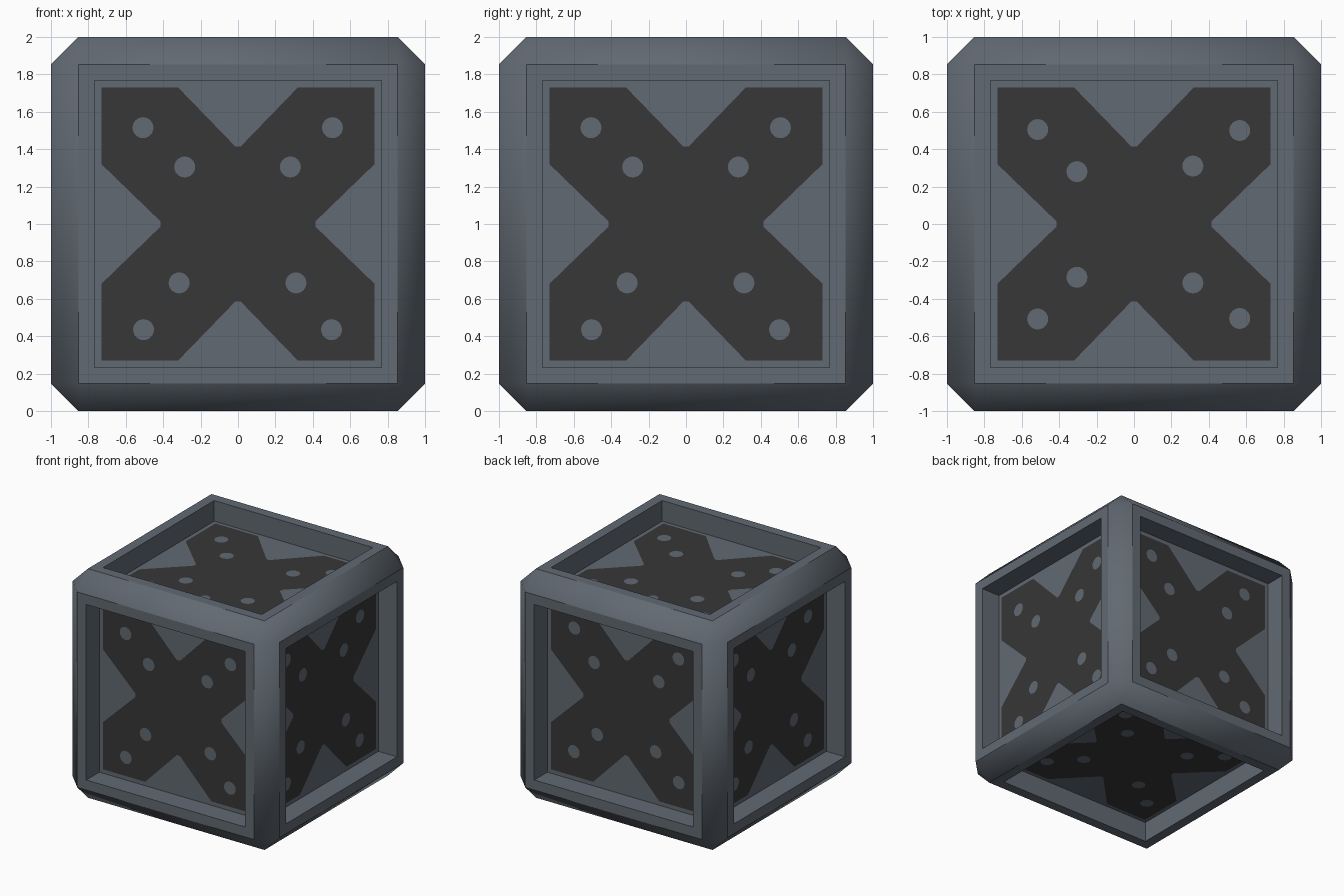
import bpy, bmesh, math
from mathutils import Vector, Matrix

if "Cube" in bpy.data.objects:
    bpy.data.objects.remove(bpy.data.objects["Cube"])

HALF, CHAMFER, RIM, DEPTH = 1.0, 0.147, 0.123, 0.18
PANEL = HALF - CHAMFER - RIM


def material(name, rgb):
    m = bpy.data.materials.new(name)
    m.diffuse_color = (*rgb, 1)
    m.use_nodes = True
    m.node_tree.nodes["Principled BSDF"].inputs["Base Color"].default_value = m.diffuse_color
    return m


slate = material("slate grey", (0.12, 0.142, 0.168))
dark = material("charcoal", (0.038, 0.038, 0.038))


def make_object(name, bm, mat):
    mesh = bpy.data.meshes.new(name)
    bm.to_mesh(mesh)
    bm.free()
    mesh.materials.append(mat)
    ob = bpy.data.objects.new(name, mesh)
    bpy.context.collection.objects.link(ob)
    return ob


# Chamfered crate with a recessed panel on every side
bm = bmesh.new()
bmesh.ops.create_cube(bm, size=2 * HALF)
bmesh.ops.bevel(bm, geom=bm.edges[:], offset=CHAMFER, offset_type='OFFSET',
                segments=1, affect='EDGES')
bm.normal_update()
sides = [f for f in bm.faces if max(abs(c) for c in f.normal) > 0.99]
bmesh.ops.inset_individual(bm, faces=sides, thickness=RIM)
bmesh.ops.inset_individual(bm, faces=sides, thickness=0, depth=-DEPTH)
bmesh.ops.translate(bm, verts=bm.verts[:], vec=(0, 0, HALF))
crate = make_object("crate_frame", bm, slate)
bpy.context.view_layer.objects.active = crate
crate.select_set(True)
bpy.ops.object.shade_smooth_by_angle(angle=math.radians(40))
crate.select_set(False)

# Cross brace outline: one quarter turned four times
quarter = [(PANEL, PANEL), (0.32, PANEL), (0.015, 0.415), (-0.015, 0.415), (-0.32, PANEL)]
cross = [Matrix.Rotation(k * math.pi / 2, 2) @ Vector(p) for k in range(4) for p in quarter]

# Bolt positions on the brace
bolts = [(-0.508, 0.515), (0.505, 0.515), (-0.285, 0.305), (0.28, 0.305),
         (-0.315, -0.315), (0.31, -0.315), (-0.505, -0.565), (0.5, -0.565)]


def plate(name, outlines, right, up, lift, mat):
    """Flat plate(s) lying just above a recessed panel."""
    right, up = Vector(right), Vector(up)
    normal = right.cross(up)
    base = normal * (HALF - DEPTH + lift) + Vector((0, 0, HALF))
    bm = bmesh.new()
    for outline in outlines:
        bm.faces.new([bm.verts.new(base + right * p[0] + up * p[1]) for p in outline])
    make_object(name, bm, mat)


def disc(cx, cy, r=0.056, n=24):
    return [(cx + r * math.cos(2 * math.pi * i / n), cy + r * math.sin(2 * math.pi * i / n))
            for i in range(n)]


# Brace and bolts on each side: name, pattern right, pattern up
for side, right, up in [
    ("front", (1, 0, 0), (0, 0, 1)),
    ("right", (0, 1, 0), (0, 0, 1)),
    ("back", (1, 0, 0), (0, 0, -1)),
    ("left", (0, -1, 0), (0, 0, 1)),
    ("top", (0, 1, 0), (-1, 0, 0)),
    ("bottom", (0, 1, 0), (1, 0, 0)),
]:
    plate(side + "_cross_brace", [cross], right, up, 0.003, dark)
    plate(side + "_bolts", [disc(*b) for b in bolts], right, up, 0.006, slate)
